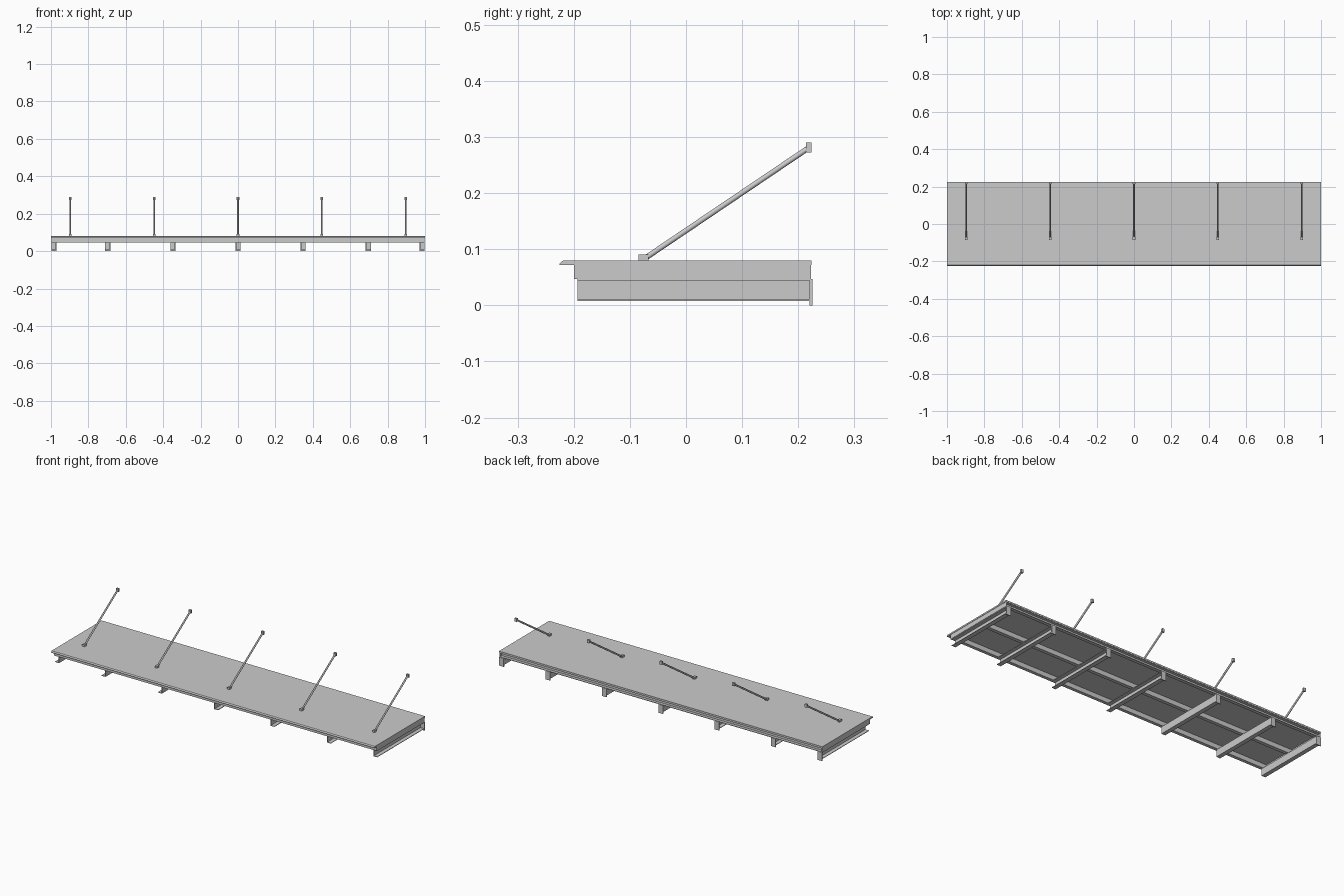
import bpy, bmesh, math
from mathutils import Vector

if "Cube" in bpy.data.objects:
    bpy.data.objects.remove(bpy.data.objects["Cube"])


def make(name, verts, faces):
    me = bpy.data.meshes.new(name)
    me.from_pydata(verts, [], faces)
    bm = bmesh.new()
    bm.from_mesh(me)
    bmesh.ops.recalc_face_normals(bm, faces=bm.faces)
    bm.to_mesh(me)
    bm.free()
    ob = bpy.data.objects.new(name, me)
    bpy.context.collection.objects.link(ob)
    return ob


def extrude(name, profile, axis, a, b):
    """Extrude a 2D profile along x (profile is y,z) or y (profile is x,z)."""
    n = len(profile)
    put = (lambda p, t: (t, p[0], p[1])) if axis == 'x' else (lambda p, t: (p[0], t, p[1]))
    verts = [put(p, t) for t in (a, b) for p in profile]
    faces = [list(range(n)), list(range(n, 2 * n))]
    faces += [[i, (i + 1) % n, n + (i + 1) % n, n + i] for i in range(n)]
    return make(name, verts, faces)


def box(name, x0, x1, y0, y1, z0, z1):
    return extrude(name, [(y0, z0), (y1, z0), (y1, z1), (y0, z1)], 'x', x0, x1)


def channel(web, tip, z0, z1, t):
    """C section with its web at one side and its flanges reaching to tip."""
    s = math.copysign(t, tip - web)
    return [(web, z0), (tip, z0), (tip, z0 + t), (web + s, z0 + t),
            (web + s, z1 - t), (tip, z1 - t), (tip, z1), (web, z1)]


def rod(name, a, b, r, sides=12):
    a, b = Vector(a), Vector(b)
    bpy.ops.mesh.primitive_cylinder_add(vertices=sides, radius=r, depth=(b - a).length,
                                        location=(a + b) / 2)
    ob = bpy.context.object
    ob.name = name
    ob.rotation_euler = (b - a).to_track_quat('Z', 'Y').to_euler()
    bpy.ops.object.shade_smooth_by_angle()
    return ob


# Roof panel with a bevelled front lip
extrude('roof_panel', [(-0.225, 0.072), (0.224, 0.072), (0.224, 0.080),
                       (-0.219, 0.080), (-0.225, 0.075)], 'x', -1, 1)

# Frame under the panel
box('front_rail', -0.998, 0.998, -0.200, -0.182, 0.047, 0.072)
box('middle_rail', -0.998, 0.998, -0.010, 0.010, 0.047, 0.072)
extrude('back_rail', channel(0.204, 0.223, 0.047, 0.072, 0.003), 'x', -0.998, 0.998)
for s in (-1, 1):
    box('end_trim', s * 0.994, s * 0.998, -0.200, 0.223, 0.047, 0.072)

# Cross beams, open outward, each ending in a wall plate
for x in (-0.984, -0.697, -0.348, 0, 0.348, 0.697, 0.984):
    s = -1 if x < 0 else 1
    extrude('cross_beam', channel(x - s * 0.012, x + s * 0.012, 0.008, 0.047, 0.003),
            'y', -0.193, 0.221)
    box('wall_plate', x - 0.014, x + 0.014, 0.220, 0.225, 0.0, 0.047)

# Tie rods with roof foot and wall bracket
for x in (-0.897, -0.448, 0, 0.448, 0.897):
    box('rod_foot', x - 0.007, x + 0.007, -0.085, -0.067, 0.080, 0.091)
    box('rod_bracket', x - 0.007, x + 0.007, 0.214, 0.224, 0.272, 0.290)
    rod('tie_rod', (x, -0.073, 0.084), (x, 0.219, 0.281), 0.0048)
